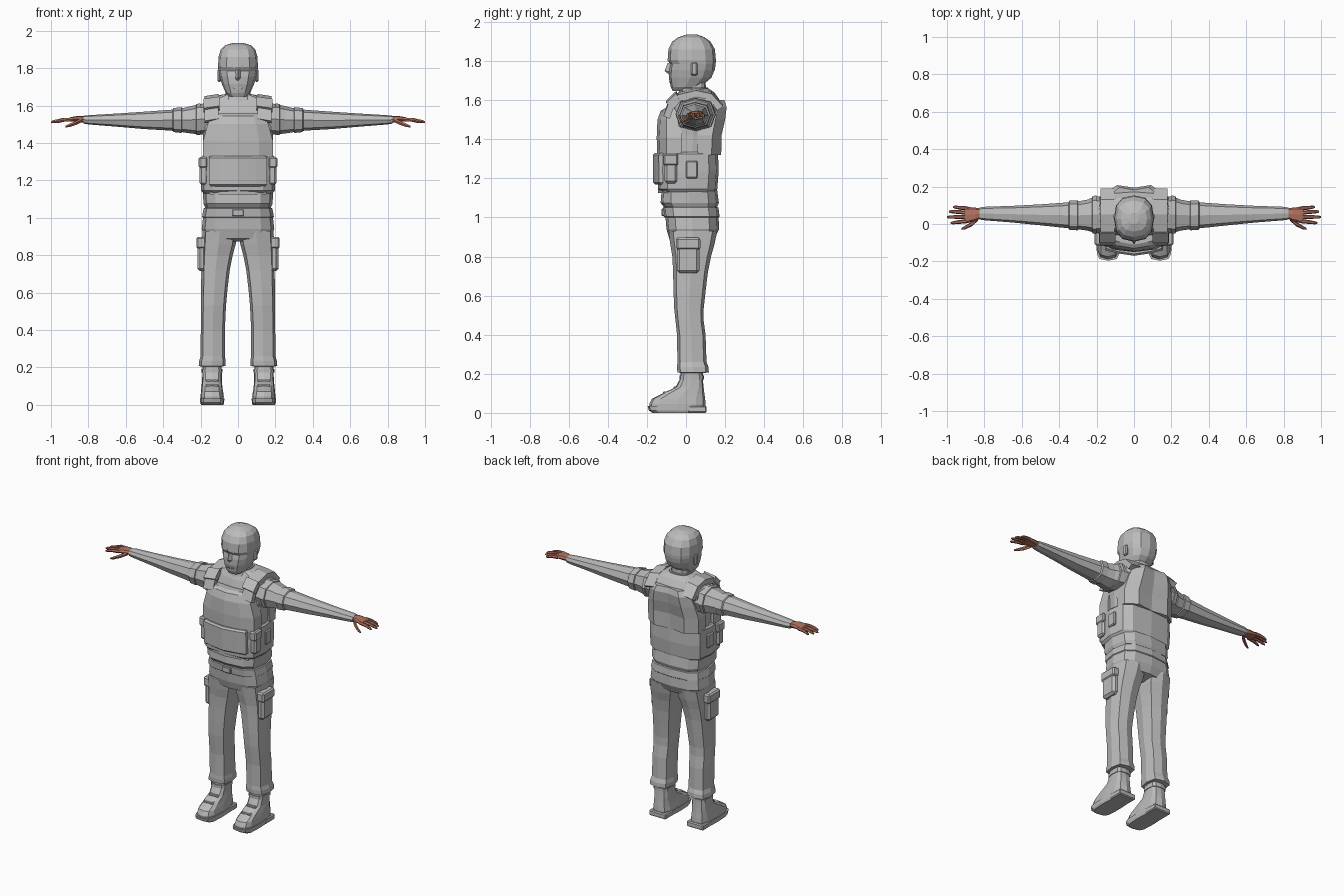
import bpy, bmesh, math
from mathutils import Vector


def material(name, rgb):
    m = bpy.data.materials.new(name)
    m.diffuse_color = (*rgb, 1)
    return m


GREY = material("cloth_grey", (0.5, 0.5, 0.5))
SKIN = material("glove_red_brown", (0.45, 0.17, 0.12))


def finish(name, bm, mat, mirror):
    bmesh.ops.recalc_face_normals(bm, faces=bm.faces)
    me = bpy.data.meshes.new(name)
    bm.to_mesh(me)
    bm.free()
    me.materials.append(mat)
    ob = bpy.data.objects.new(name, me)
    bpy.context.collection.objects.link(ob)
    if mirror:
        ob.modifiers.new("Mirror", 'MIRROR').use_mirror_merge = False
    return ob


def loft(name, rings, mat=GREY, mirror=False):
    """Skin a list of equal-length rings and cap both ends."""
    bm = bmesh.new()
    vs = [[bm.verts.new(p) for p in r] for r in rings]
    n = len(vs[0])
    for a, b in zip(vs, vs[1:]):
        for i in range(n):
            j = (i + 1) % n
            bm.faces.new((a[i], a[j], b[j], b[i]))
    bm.faces.new(vs[0])
    bm.faces.new(vs[-1])
    return finish(name, bm, mat, mirror)


def box(name, lo, hi, bevel=0.008, mat=GREY, mirror=False):
    bm = bmesh.new()
    bmesh.ops.create_cube(bm, size=1)
    for v in bm.verts:
        v.co = [(l + h) / 2 + c * (h - l) for l, h, c in zip(lo, hi, v.co)]
    bmesh.ops.bevel(bm, geom=bm.edges[:], offset=bevel, segments=1, affect='EDGES')
    return finish(name, bm, mat, mirror)


def outline(a0, a1, b0, b1, n, e):
    """Rounded closed outline filling a rectangle."""
    pts = []
    for i in range(n):
        t = 2 * math.pi * i / n
        c, s = math.cos(t), math.sin(t)
        u = math.copysign(abs(c) ** e, c) if abs(c) > 1e-6 else 0
        v = math.copysign(abs(s) ** e, s) if abs(s) > 1e-6 else 0
        pts.append(((a0 + a1) / 2 + u * (a1 - a0) / 2, (b0 + b1) / 2 + v * (b1 - b0) / 2))
    return pts


def zring(z, x0, x1, y0, y1, n=12, e=0.7):
    return [(x, y, z) for x, y in outline(x0, x1, y0, y1, n, e)]


def xring(x, y0, y1, z0, z1, n=8, e=0.8):
    return [(x, y, z) for y, z in outline(y0, y1, z0, z1, n, e)]


def body(name, rows, n=12, e=0.7):
    """Centred loft from rows of height, half width, front, back."""
    return loft(name, [zring(z, -w, w, f, b, n, e) for z, w, f, b in rows])


# head, neck and collar
body("head", [(1.648, .045, -.068, .03), (1.668, .066, -.078, .075), (1.715, .086, -.088, .13),
              (1.755, .098, -.088, .147), (1.785, .104, -.082, .152), (1.805, .107, -.094, .153),
              (1.86, .104, -.09, .148), (1.9, .092, -.07, .125), (1.922, .07, -.04, .095),
              (1.935, .025, .0, .06)], 12, .8)
body("neck", [(1.6, .062, -.03, .105), (1.7, .06, -.025, .1)])
body("collar", [(1.61, .085, -.045, .12), (1.665, .07, -.03, .112), (1.665, .06, -.02, .1)])
loft("nose", [[(-.012, -.08, 1.79), (.012, -.08, 1.79), (0, -.094, 1.79)],
              [(-.02, -.075, 1.745), (.02, -.075, 1.745), (0, -.11, 1.75)],
              [(-.014, -.075, 1.732), (.014, -.075, 1.732), (0, -.088, 1.732)]])
loft("eyebrow", [[(.016, -.094, 1.8), (.016, -.094, 1.812), (.016, -.07, 1.812), (.016, -.07, 1.8)],
                 [(.075, -.062, 1.81), (.075, -.062, 1.82), (.075, -.03, 1.82), (.075, -.03, 1.81)]],
     mirror=True)
box("mouth", (-.025, -.087, 1.69), (.025, -.07, 1.697), .002)
box("ear", (.09, .025, 1.725), (.11, .058, 1.795), .008, mirror=True)

# shirt torso with hem
body("shirt", [(1.055, .176, -.115, .16), (1.075, .185, -.13, .168), (1.135, .187, -.125, .16),
               (1.3, .18, -.09, .15), (1.42, .185, -.08, .155), (1.5, .195, -.075, .175),
               (1.565, .2, -.065, .186), (1.605, .19, -.05, .17), (1.64, .15, -.03, .145),
               (1.66, .08, -.02, .115)], 12, .62)

# vest: wrap-around band, front and back plates
body("vest_band", [(1.13, .185, -.125, .15), (1.145, .197, -.143, .16), (1.235, .2, -.146, .167),
                   (1.325, .197, -.145, .164), (1.335, .187, -.13, .15)], 12, .55)


def plate(z, w, mid, side, inner):
    return [(-w, inner, z), (-w, side, z), (-.6 * w, mid + .014, z), (0, mid, z),
            (.6 * w, mid + .014, z), (w, side, z), (w, inner, z)]


loft("vest_front", [plate(*r) for r in [
    (1.125, .15, -.142, -.11, -.05), (1.33, .188, -.148, -.1, -.02), (1.41, .187, -.15, -.1, -.02),
    (1.5, .162, -.146, -.1, -.03), (1.545, .14, -.13, -.095, -.04), (1.558, .125, -.11, -.085, -.04)]])
loft("vest_back", [plate(*r) for r in [
    (1.32, .185, .166, .13, .06), (1.42, .187, .168, .135, .06), (1.5, .17, .186, .15, .06),
    (1.565, .15, .194, .165, .06), (1.6, .13, .182, .155, .06)]])
loft("front_pouch", [plate(*r) for r in [
    (1.168, .145, -.155, -.128, -.08), (1.178, .155, -.168, -.138, -.08),
    (1.32, .155, -.17, -.14, -.08), (1.33, .148, -.16, -.13, -.08)]])
box("side_pouch", (.16, -.11, 1.175), (.206, -.045, 1.32), .012, mirror=True)
box("side_pouch_flap", (.162, -.115, 1.265), (.21, -.04, 1.325), .008, mirror=True)
box("side_buckle", (.165, .0, 1.2), (.207, .06, 1.29), .006, mirror=True)

# shoulder straps and pads
rings = []
for y, z in [(-.115, 1.53), (-.092, 1.59), (-.04, 1.64), (.05, 1.662), (.13, 1.645), (.19, 1.58)]:
    p = Vector((0, y, z))
    d = (Vector((0, .035, 1.47)) - p).normalized() * .035
    o = Vector((0, 0, -.012))
    rings.append([p + Vector((.105, 0, 0)), p + o + Vector((.178, 0, 0)),
                  p + o + d + Vector((.178, 0, 0)), p + d + Vector((.105, 0, 0))])
loft("shoulder_strap", rings, mirror=True)
pad = [[Vector(q) + Vector((k, -.01, .008)) for q, k in zip(r, (-.006, .006, .006, -.006))]
       for r in rings[1:3]]
loft("strap_pad", pad, mirror=True)

# sleeves with a raised band
arm = [(.16, -.05, .15, 1.445, 1.615), (.215, -.045, .145, 1.447, 1.605), (.25, -.035, .13, 1.45, 1.597),
       (.3, -.028, .121, 1.458, 1.585), (.36, -.022, .115, 1.466, 1.577), (.5, -.007, .105, 1.474, 1.567),
       (.65, .008, .097, 1.487, 1.557), (.8, .02, .092, 1.499, 1.548), (.825, .024, .088, 1.503, 1.545)]
loft("sleeve", [xring(*r) for r in arm], mirror=True)
loft("sleeve_band", [xring(*r) for r in [(.298, -.026, .12, 1.458, 1.584), (.302, -.034, .127, 1.453, 1.591),
                                         (.345, -.031, .125, 1.458, 1.586), (.35, -.022, .117, 1.466, 1.577)]],
     mirror=True)
loft("shoulder_cuff", [xring(*r) for r in [(.2, -.054, .153, 1.442, 1.612), (.222, -.05, .149, 1.443, 1.608),
                                           (.226, -.038, .138, 1.45, 1.6)]], mirror=True)

# hands: palm, four fingers and thumb
loft("palm", [xring(*r) for r in [(.815, .032, .082, 1.509, 1.542), (.85, .016, .088, 1.511, 1.545),
                                  (.895, .004, .092, 1.515, 1.538), (.905, .008, .09, 1.517, 1.533)]],
     SKIN, True)
for i, (y0, y1, tip) in enumerate([(.083, .09, .968), (.061, .066, .99), (.039, .037, 1.0), (.016, .006, .98)]):
    loft(f"finger_{i + 1}", [
        xring(x, y - r, y + r, z - r, z + r, 6, 1) for x, y, z, r in
        [(.885, y0, 1.526, .011), ((.885 + tip) / 2, (y0 + y1) / 2, 1.523, .0105),
         (tip - .01, y1, 1.514, .008), (tip, y1, 1.511, .004)]], SKIN, True)
loft("thumb", [xring(x, y - r, y + r, z - r, z + r, 6, 1) for x, y, z, r in
               [(.835, .03, 1.522, .013), (.865, .002, 1.508, .013), (.9, -.018, 1.494, .01),
                (.922, -.026, 1.487, .005)]], SKIN, True)

# trousers: hips, belt and legs
body("hips", [(.872, .05, -.03, .07), (.89, .175, -.085, .145), (.94, .194, -.1, .169),
              (1.0, .187, -.105, .167), (1.065, .175, -.112, .158)], 12, .65)
body("belt", [(1.0, .187, -.108, .168), (1.004, .192, -.114, .172), (1.05, .184, -.119, .166),
              (1.054, .176, -.11, .158)], 12, .65)
box("belt_buckle", (-.03, -.125, 1.008), (.03, -.1, 1.046), .004)
leg = [(.205, .085, .195, -.03, .1), (.207, .068, .21, -.044, .117), (.235, .066, .208, -.046, .115),
       (.26, .07, .2, -.044, .105), (.4, .07, .199, -.046, .1), (.475, .067, .199, -.054, .09),
       (.53, .064, .198, -.06, .09), (.62, .056, .197, -.064, .1), (.72, .044, .196, -.066, .112),
       (.8, .028, .195, -.07, .128), (.86, .012, .193, -.08, .145), (.93, .005, .19, -.09, .16)]
loft("trouser_leg", [zring(z, a, b, f, k, 8, .62) for z, a, b, f, k in leg], mirror=True)
box("cargo_pocket", (.17, -.046, .715), (.217, .068, .885), .014, mirror=True)
box("cargo_pocket_flap", (.17, -.051, .835), (.223, .073, .897), .009, mirror=True)

# boots: upper, ankle strap, sole and heel
loft("boot", [zring(z, a, b, f, k, 12, .6) for z, a, b, f, k in [
    (.015, .078, .198, -.185, .098), (.045, .076, .2, -.188, .1), (.072, .08, .198, -.175, .098),
    (.1, .084, .195, -.12, .094), (.13, .086, .192, -.055, .09), (.175, .087, .19, -.03, .086),
    (.24, .087, .19, -.026, .086)]], mirror=True)
loft("boot_strap", [zring(z, .083, .194, -.034, .091, 12, .6) for z in (.172, .192)], mirror=True)
loft("boot_sole", [zring(z, a, b, f, .06, 12, .5) for z, a, b, f in [
    (0, .078, .197, -.17), (.012, .074, .202, -.19), (.034, .073, .203, -.196)]], mirror=True)
box("boot_heel", (.076, .01, 0), (.2, .106, .036), .006, mirror=True)
for i, z in enumerate((.105, .132)):
    box(f"boot_lace_{i + 1}", (.105, -.118 + .055 * i, z - .012), (.172, -.06 + .055 * i, z + .004), .004, mirror=True)
